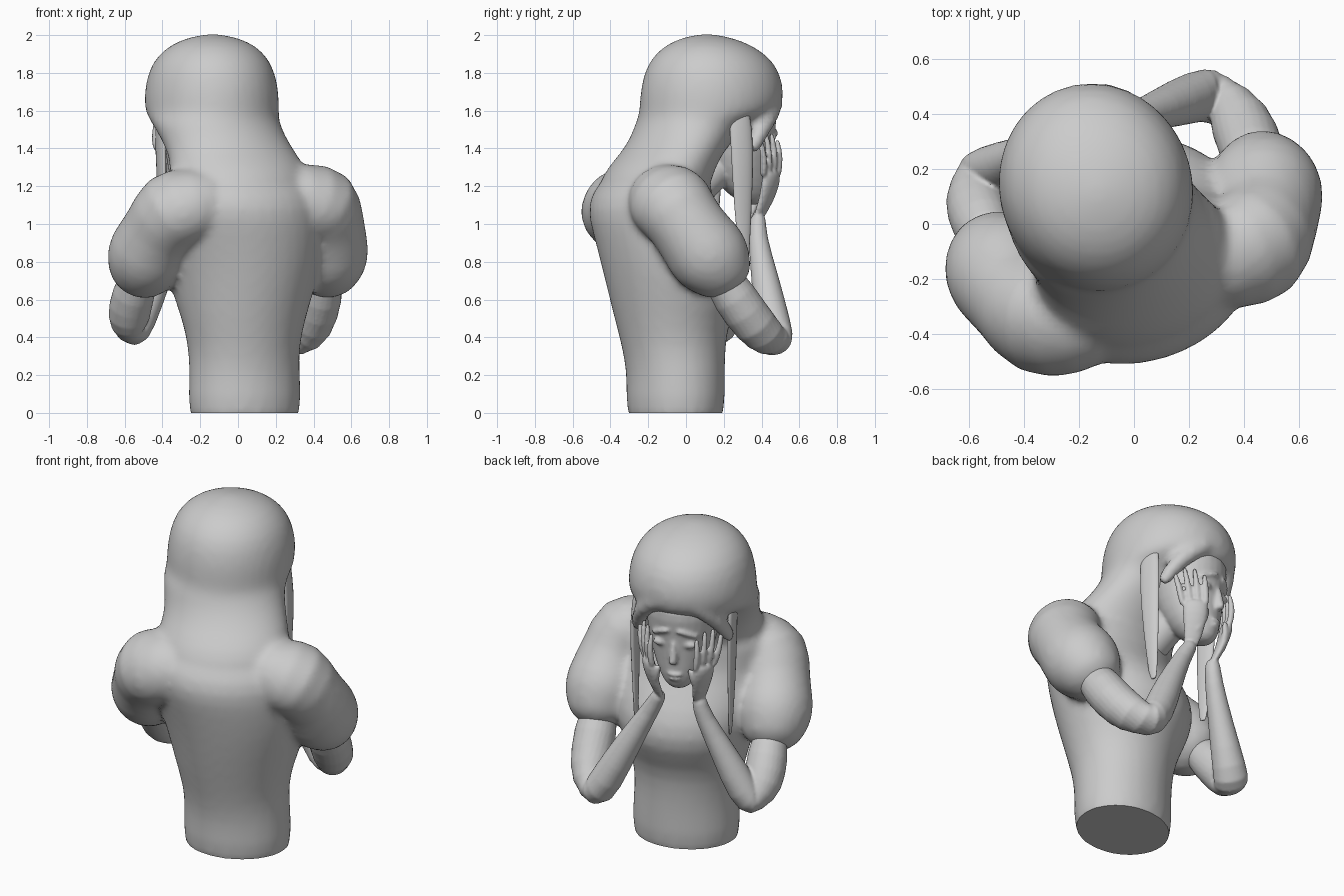
import bpy, bmesh, math
from mathutils import Vector

cube = bpy.data.objects.get("Cube")
if cube:
    bpy.data.objects.remove(cube, do_unlink=True)

grey = bpy.data.materials.new("clay_grey")
grey.use_nodes = True
grey.diffuse_color = (0.6, 0.6, 0.6, 1)
grey.node_tree.nodes["Principled BSDF"].inputs["Base Color"].default_value = (0.6, 0.6, 0.6, 1)

YAW = math.radians(18)
SIDE = Vector((math.cos(YAW), math.sin(YAW), 0))
FWD = Vector((-math.sin(YAW), math.cos(YAW), 0))
FACE = Vector((-0.15, 0.2, 0))


def face_pt(u, v, z):
    """Point in the turned frame of the face."""
    return FACE + SIDE * u + FWD * v + Vector((0, 0, z))


def loft(name, rings, sides=16):
    """Skin a list of (centre, half axis 1, half axis 2) rings."""
    verts, faces = [], []
    for c, a, b in rings:
        for i in range(sides):
            t = math.tau * i / sides
            verts.append(c + a * math.cos(t) + b * math.sin(t))
    for r in range(len(rings) - 1):
        for i in range(sides):
            j = (i + 1) % sides
            faces.append((r * sides + i, r * sides + j, (r + 1) * sides + j, (r + 1) * sides + i))
    faces.append(tuple(reversed(range(sides))))
    faces.append(tuple(range(len(verts) - sides, len(verts))))
    me = bpy.data.meshes.new(name)
    me.from_pydata(verts, [], faces)
    me.shade_smooth()
    me.materials.append(grey)
    ob = bpy.data.objects.new(name, me)
    bpy.context.collection.objects.link(ob)
    sub = ob.modifiers.new("Subdivision", 'SUBSURF')
    sub.levels = sub.render_levels = 1
    return ob


def stack(name, rows):
    """Horizontal elliptical rings: z, x, y, half width, half depth."""
    return loft(name, [(Vector((x, y, z)), SIDE * a, FWD * b) for z, x, y, a, b in rows], 20)


def tube(name, pts, ref=FWD, flat=1.0, sides=12):
    """Round-ended tube through (point, radius) pairs; flat squashes it across ref."""
    rings = []
    for i, (p, r) in enumerate(pts):
        t = (pts[min(i + 1, len(pts) - 1)][0] - pts[max(i - 1, 0)][0]).normalized()
        a = (ref - t * ref.dot(t)).normalized()
        ring = (p, a * r, t.cross(a) * r * flat)
        cap = (p + t * r * flat * (-0.4 if i == 0 else 0.4), ring[1] * 0.5, ring[2] * 0.5)
        rings += [cap, ring] if i == 0 else [ring]
        if i == len(pts) - 1:
            rings.append(cap)
    return loft(name, rings, sides)


def path(rows):
    return [(Vector(r[:3]), r[3]) for r in rows]


def blob(name, centre, size):
    """Small ellipsoid aligned with the face."""
    bpy.ops.mesh.primitive_uv_sphere_add(segments=12, ring_count=8, radius=1, location=centre, rotation=(0, 0, YAW))
    ob = bpy.context.object
    ob.name, ob.scale = name, size
    ob.data.materials.append(grey)
    return ob


def fuse(name, parts, voxel, rounds):
    """Join overlapping parts into one softly blended skin."""
    bpy.context.view_layer.update()
    bpy.ops.object.select_all(action='DESELECT')
    for ob in parts:
        ob.select_set(True)
    bpy.context.view_layer.objects.active = parts[0]
    bpy.ops.object.join()
    body = parts[0]
    body.name = name
    remesh = body.modifiers.new("Blend", 'REMESH')
    remesh.mode, remesh.voxel_size, remesh.use_smooth_shade = 'VOXEL', voxel, True
    soft = body.modifiers.new("Soften", 'SMOOTH')
    soft.factor, soft.iterations = 0.5, rounds
    return body


# Torso, running below the floor until the base is cut
torso = stack("torso", [
    (-.12, .035, -.055, .305, .255), (.1, .035, -.055, .305, .26), (.22, .035, -.055, .3, .26),
    (.35, .03, -.065, .3, .275), (.5, .03, -.075, .335, .305), (.65, .025, -.045, .385, .375),
    (.8, .03, -.065, .42, .39), (.95, .03, -.13, .43, .36),
    (1.08, .02, -.19, .43, .33), (1.2, 0, -.175, .43, .3), (1.28, -.02, -.13, .33, .24),
    (1.34, -.04, -.1, .17, .12)])

# Long hair flowing onto the back
hair = stack("hair", [
    (1.08, .02, -.2, .34, .28), (1.2, .01, -.17, .395, .29), (1.3, 0, -.13, .37, .28),
    (1.38, -.035, -.07, .35, .265), (1.47, -.085, -.01, .343, .275), (1.54, -.12, .04, .35, .305),
    (1.58, -.135, .12, .355, .375), (1.65, -.14, .135, .36, .388), (1.74, -.14, .14, .353, .385),
    (1.86, -.14, .135, .32, .345), (1.95, -.135, .12, .23, .235), (1.99, -.135, .11, .12, .12),
    (2.005, -.135, .11, .03, .03)])

# Paired parts: +x is left
sleeves = {
    1: [(.2, -.14, 1.12, .17), (.34, -.12, 1.13, .205), (.46, -.08, 1.12, .235), (.48, .01, .985, .195),
        (.475, .1, .86, .228), (.47, .16, .78, .21), (.455, .2, .72, .17), (.45, .215, .695, .155)],
    -1: [(-.1, -.31, 1.09, .18), (-.24, -.35, 1.1, .215), (-.345, -.35, 1.085, .24), (-.42, -.26, .955, .195),
         (-.47, -.19, .86, .225), (-.505, -.13, .78, .205), (-.52, -.09, .73, .17), (-.53, -.07, .705, .155)]}
arms = {
    1: [(.45, .2, .7, .12), (.42, .31, .53, .125), (.36, .42, .4, .12), (.28, .475, .365, .11),
        (.22, .465, .45, .1), (.1, .42, .7, .078), (-.035, .375, .94, .05)],
    -1: [(-.53, -.05, .7, .115), (-.575, .05, .56, .12), (-.58, .125, .46, .115), (-.565, .17, .42, .105),
         (-.53, .195, .48, .1), (-.43, .24, .7, .075), (-.32, .3, .94, .05)]}
locks = {
    1: [(.12, .28, 1.62, .065), (.14, .3, 1.4, .072), (.13, .3, 1.1, .055), (.12, .31, .78, .028)],
    -1: [(-.41, .13, 1.62, .065), (-.41, .14, 1.4, .072), (-.4, .13, 1.1, .055), (-.39, .13, .78, .028)]}

body_parts = [torso, hair]
face_parts = [loft("face", [(face_pt(0, v, z), SIDE * a, FWD * b) for z, v, a, b in [
    (1.1, .16, .03, .03), (1.125, .155, .075, .08), (1.19, .12, .125, .135), (1.3, .085, .17, .175),
    (1.42, .075, .2, .195), (1.55, .07, .215, .22), (1.66, .07, .215, .225)]])]

# Nose, lips and neck
face_parts += [
    tube("nose", [(face_pt(0, .262, 1.42), .016), (face_pt(0, .272, 1.34), .022), (face_pt(0, .275, 1.295), .03)]),
    blob("upper_lip", face_pt(0, .248, 1.214), (.048, .022, .012)),
    blob("lower_lip", face_pt(0, .244, 1.186), (.038, .022, .013)),
    tube("neck", path([(-.03, -.05, 1.1, .13), (-.1, .08, 1.22, .105), (-.15, .2, 1.34, .11)]))]

for sg, label in ((1, "left"), (-1, "right")):
    body_parts.append(tube(label + "_puff_sleeve", path(sleeves[sg]), sides=16))
    tube(label + "_hair_lock", path(locks[sg]), flat=.35, sides=8)

    # Parted fringe sweeping to the temple
    body_parts.append(tube(label + "_fringe", [
        (face_pt(sg * .03, .26, 1.73), .05), (face_pt(sg * .13, .245, 1.63), .055),
        (face_pt(sg * .225, .16, 1.54), .05), (face_pt(sg * .265, .07, 1.4), .045)]))

    # Arm and hand cupping the cheek
    wrist = (face_pt(sg * .115, .155, 1.035), .045)
    spread = SIDE * sg * .6 - FWD * .8
    hand = [tube(label + "_arm", path(arms[sg]) + [wrist]),
            tube(label + "_palm", [wrist, (face_pt(sg * .135, .19, 1.12), .058),
                                   (face_pt(sg * .155, .21, 1.21), .075),
                                   (face_pt(sg * .16, .215, 1.27), .072)], ref=spread, flat=.45)]
    for i in range(4):
        k = i / 3
        root = face_pt(sg * (.125 + .075 * k), .26 - .105 * k, 1.26)
        tip = face_pt(sg * (.13 + .105 * k), .255 - .13 * k, 1.44 + .04 * math.sin(k * 3))
        mid = (root + tip) / 2 + (SIDE * sg + FWD) * .012
        hand.append(tube(f"{label}_finger_{i + 1}", [(root, .021), (mid, .02), (tip, .015)], sides=8))
    hand.append(tube(label + "_thumb", [(face_pt(sg * .13, .2, 1.11), .028), (face_pt(sg * .11, .245, 1.18), .022),
                                        (face_pt(sg * .09, .25, 1.25), .016)], sides=8))
    fuse(label + "_arm_and_hand", hand, .009, 2)

    # Closed eye and worried brow
    face_parts += [
        blob(label + "_eyelid", face_pt(sg * .085, .243, 1.4), (.045, .022, .02)),
        tube(label + "_eyebrow", [(face_pt(sg * .03, .278, 1.49), .014), (face_pt(sg * .08, .265, 1.475), .014),
                                  (face_pt(sg * .13, .235, 1.45), .01)], sides=8)]

fuse("face_and_neck", face_parts, .011, 3)
body = fuse("dress_and_hair", body_parts, .022, 5)

# Cut the base flat at floor level with a crisp rim
depsgraph = bpy.context.evaluated_depsgraph_get()
bm = bmesh.new()
bm.from_mesh(body.evaluated_get(depsgraph).to_mesh())
cut = bmesh.ops.bisect_plane(bm, geom=bm.verts[:] + bm.edges[:] + bm.faces[:], dist=1e-5, plane_co=(0, 0, 0),
                             plane_no=(0, 0, 1), clear_inner=True)
rim = [e for e in cut["geom_cut"] if isinstance(e, bmesh.types.BMEdge)]
bmesh.ops.holes_fill(bm, edges=rim)
for edge in rim:
    edge.smooth = False
body.modifiers.clear()
bm.to_mesh(body.data)
bm.free()
